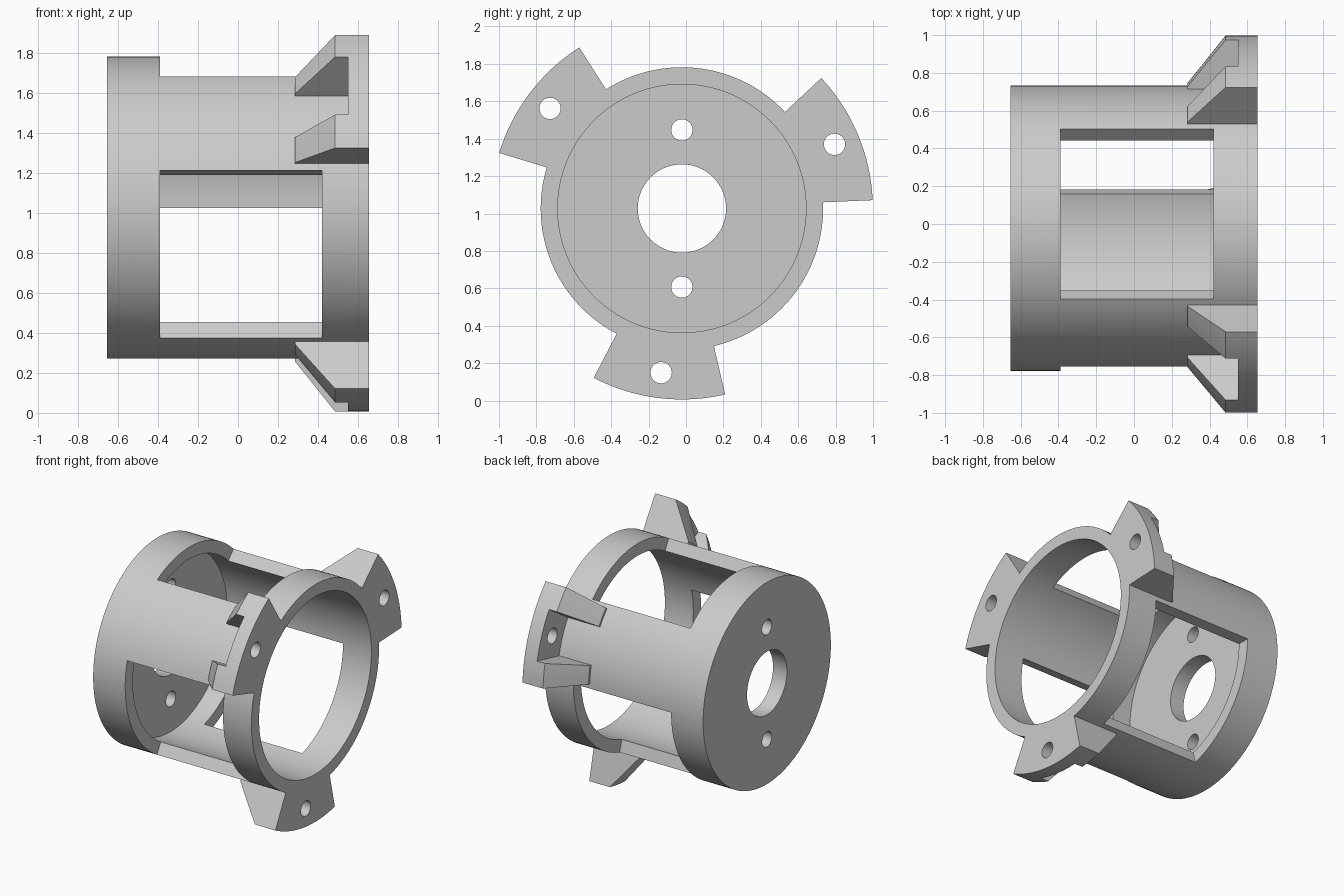
import bpy, bmesh, math
from mathutils import Matrix

cube = bpy.data.objects.get("Cube")
if cube:
    bpy.data.objects.remove(cube, do_unlink=True)

CY, CZ = -0.022, 1.027          # housing axis, parallel to x
R_OUT, R_IN, R_TAB = 0.755, 0.664, 1.021
X_END = 0.655
TAB_ANGLES = (22.8, 142.8, 262.8)

grey = bpy.data.materials.new("plain grey")
grey.use_nodes = True
grey.diffuse_color = (0.6, 0.6, 0.6, 1)
grey.node_tree.nodes["Principled BSDF"].inputs["Base Color"].default_value = (0.6, 0.6, 0.6, 1)


def finish(bm, name):
    bmesh.ops.recalc_face_normals(bm, faces=bm.faces[:])
    mesh = bpy.data.meshes.new(name)
    bm.to_mesh(mesh)
    bm.free()
    mesh.materials.append(grey)
    obj = bpy.data.objects.new(name, mesh)
    bpy.context.collection.objects.link(obj)
    return obj


def sweep(name, profile, middle=0, half=180, steps=128):
    """Turn a closed (x, radius) profile about the axis, fully or through a sector."""
    bm = bmesh.new()
    full = half == 180
    rings = []
    for i in range(steps if full else steps + 1):
        a = math.radians(middle - half + 2 * half * i / steps)
        rings.append([bm.verts.new((x, CY + r * math.cos(a), CZ + r * math.sin(a)))
                      for x, r in profile])
    pairs = list(zip(rings, rings[1:]))
    if full:
        pairs.append((rings[-1], rings[0]))
    else:
        bm.faces.new(rings[0])
        bm.faces.new(rings[-1])
    n = len(profile)
    for a, b in pairs:
        for j in range(n):
            k = (j + 1) % n
            bm.faces.new((a[j], a[k], b[k], b[j]))
    return finish(bm, name)


def box_profile(x0, x1, r0, r1):
    return [(x0, r0), (x0, r1), (x1, r1), (x1, r0)]


def drill(name, radius, distance, angle, x):
    """Round cutter parallel to the axis."""
    bm = bmesh.new()
    a = math.radians(angle)
    place = Matrix.Translation((x, CY + distance * math.cos(a), CZ + distance * math.sin(a)))
    bmesh.ops.create_cone(bm, cap_ends=True, segments=32, radius1=radius, radius2=radius,
                          depth=0.4, matrix=place @ Matrix.Rotation(math.pi / 2, 4, 'Y'))
    return finish(bm, name)


def combine(target, other, operation):
    mod = target.modifiers.new(operation.title(), 'BOOLEAN')
    mod.operation = operation
    mod.solver = 'EXACT'
    mod.object = other
    bpy.context.view_layer.objects.active = target
    bpy.ops.object.modifier_apply(modifier=mod.name)
    bpy.data.objects.remove(other, do_unlink=True)


# Cup-shaped tube with a bored end plate
X_PLATE = -0.54
housing = sweep("motor_housing", [
    (-X_END, 0.236), (-X_END, R_OUT), (X_END, R_OUT),
    (X_END, R_IN), (X_PLATE, R_IN), (X_PLATE, 0.236)])

# Two screw holes in the end plate
for angle in (90, 270):
    combine(housing, drill("screw_cutter", 0.057, 0.42, angle, -X_END), 'DIFFERENCE')

# Three side windows, leaving a pillar behind each mounting tab
for angle in TAB_ANGLES:
    window = sweep("window_cutter", box_profile(-0.39, 0.42, 0.55, 0.9), angle + 60, 37, 24)
    combine(housing, window, 'DIFFERENCE')

# Three tapered mounting tabs, each with a pocket between two ribs and a bolt hole
for angle in TAB_ANGLES:
    tab = sweep("mounting_tab", [
        (0.284, 0.72), (0.284, 0.77), (0.485, R_TAB), (X_END, R_TAB), (X_END, 0.72)],
        angle, 20.3, 16)
    pocket = sweep("pocket_cutter", box_profile(0.2, 0.55, 0.68, 1.15), angle, 10.2, 8)
    combine(tab, pocket, 'DIFFERENCE')
    combine(tab, drill("bolt_cutter", 0.057, 0.885, angle, X_END), 'DIFFERENCE')
    combine(housing, tab, 'UNION')

# Smooth curved walls, crisp edges
bpy.ops.object.select_all(action='DESELECT')
housing.select_set(True)
bpy.context.view_layer.objects.active = housing
bpy.ops.object.shade_smooth_by_angle(angle=math.radians(25))
